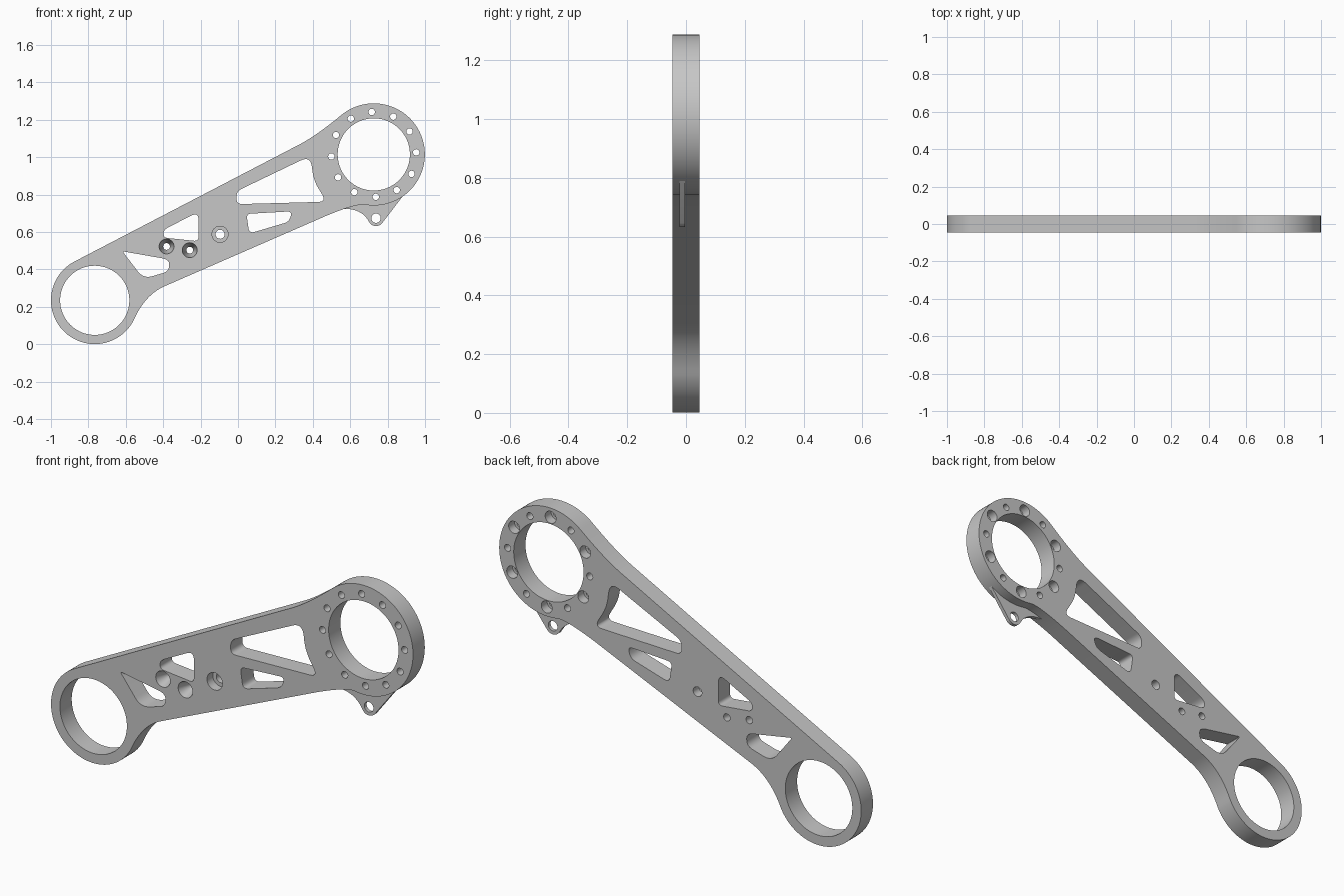
import bpy, bmesh, math
from mathutils import Vector

if "Cube" in bpy.data.objects:
    bpy.data.objects.remove(bpy.data.objects["Cube"])

HALF = 0.0465                      # half plate thickness
BIG, BIG_R = (0.726, 1.015), 0.273     # large ring
SMALL, SMALL_R = (-0.766, 0.235), 0.234  # small ring

metal = bpy.data.materials.new("grey_metal")
metal.diffuse_color = (0.57, 0.57, 0.57, 1)
metal.use_nodes = True
metal.node_tree.nodes["Principled BSDF"].inputs["Base Color"].default_value = metal.diffuse_color


def arc(c, r, a0, a1, n=64):
    angles = [math.radians(a0 + (a1 - a0) * i / n) for i in range(n + 1)]
    return [(c[0] + r * math.cos(a), c[1] + r * math.sin(a)) for a in angles]


def bend(a, b, c, n=14):
    """Quadratic curve from a to c pulled towards b."""
    a, b, c = Vector(a), Vector(b), Vector(c)
    return [tuple(a * (1 - t) ** 2 + b * 2 * t * (1 - t) + c * t * t)
            for t in (i / n for i in range(n + 1))]


def rounded(corners):
    """Polygon with corners (x, z, setback) softened; setbacks never overlap."""
    pts = []
    for i, (x, z, r) in enumerate(corners):
        p = Vector((x, z))
        before = Vector(corners[i - 1][:2]) - p
        after = Vector(corners[(i + 1) % len(corners)][:2]) - p
        pts += bend(p + before.normalized() * min(r, 0.46 * before.length), p,
                    p + after.normalized() * min(r, 0.46 * after.length), 10)
    return pts


def add_prism(bm, pts, y0, y1):
    front = [bm.verts.new((x, y0, z)) for x, z in pts]
    back = [bm.verts.new((x, y1, z)) for x, z in pts]
    faces = [bm.faces.new(front), bm.faces.new(back[::-1])]
    for i in range(len(pts)):
        j = (i + 1) % len(pts)
        faces.append(bm.faces.new((front[j], front[i], back[i], back[j])))
    bmesh.ops.recalc_face_normals(bm, faces=faces)


def add_bore(bm, c, profile, n=32):
    """Stepped or tapered hole cutter: profile is a list of (y, radius)."""
    rings = [[bm.verts.new((x, y, z)) for x, z in arc(c, r, 0, 360, n)[:-1]]
             for y, r in profile]
    faces = [bm.faces.new(rings[0]), bm.faces.new(rings[-1][::-1])]
    for a, b in zip(rings, rings[1:]):
        for i in range(n):
            j = (i + 1) % n
            faces.append(bm.faces.new((a[j], a[i], b[i], b[j])))
    bmesh.ops.recalc_face_normals(bm, faces=faces)


def make_object(name, bm):
    mesh = bpy.data.meshes.new(name)
    bm.to_mesh(mesh)
    bm.free()
    mesh.materials.append(metal)
    ob = bpy.data.objects.new(name, mesh)
    bpy.context.collection.objects.link(ob)
    return ob


def cut(ob, add, *args):
    """Subtract one cutter solid; undo the cut if it would empty the part."""
    bm = bmesh.new()
    add(bm, *args)
    cutter = make_object("cutter", bm)
    cutter.hide_render = True
    mod = ob.modifiers.new("hole", 'BOOLEAN')
    mod.operation, mod.solver, mod.object = 'DIFFERENCE', 'EXACT', cutter
    bpy.context.view_layer.update()
    result = ob.evaluated_get(bpy.context.evaluated_depsgraph_get())
    mesh = bpy.data.meshes.new_from_object(result)
    ob.modifiers.clear()
    if len(mesh.polygons) > len(ob.data.polygons):
        ob.data = mesh
    bpy.data.objects.remove(cutter, do_unlink=True)


def smooth(ob):
    bpy.ops.object.select_all(action='DESELECT')
    bpy.context.view_layer.objects.active = ob
    ob.select_set(True)
    bpy.ops.object.shade_smooth_by_angle(angle=math.radians(30))


# Arm plate outline: small ring, lower edge, large ring, upper edge
small_arc = arc(SMALL, SMALL_R, 117, 333)
big_arc = arc(BIG, BIG_R, -100, 130)
outline = (small_arc
           + bend(small_arc[-1], (-0.498, 0.264), (-0.393, 0.31))[1:]
           + bend((0.47, 0.686), (0.63, 0.753), big_arc[0])[:-1]
           + big_arc
           + bend(big_arc[-1], (0.42, 1.116), (0.33, 1.069))[1:])
bm = bmesh.new()
add_prism(bm, outline, -HALF, HALF)
arm = make_object("arm_plate", bm)

# Through openings: ring bores and lightening pockets
OUT = HALF + 0.02
cut(arm, add_prism, arc(BIG, 0.193, 0, 360, 96)[:-1], -OUT, OUT)
cut(arm, add_prism, arc(SMALL, 0.185, 0, 360, 96)[:-1], -OUT, OUT)
pockets = [
    [(-0.008, 0.818, .03), (0.388, 1.008, .06), (0.404, 0.877, .05),
     (0.473, 0.762, .045), (-0.008, 0.749, .03)],
    [(0.045, 0.697, .025), (0.29, 0.711, .03), (0.272, 0.655, .025), (0.06, 0.592, .03)],
    [(-0.398, 0.612, .03), (-0.211, 0.708, .045), (-0.211, 0.551, .025), (-0.398, 0.570, .025)],
    [(-0.618, 0.497, .012), (-0.366, 0.453, .04), (-0.37, 0.39, .03), (-0.505, 0.35, .05)],
]
for p in pockets:
    cut(arm, add_prism, rounded(p), -OUT, OUT)

# Bolt circle: every second hole is counterbored from the back
for k in range(12):
    a = math.radians(2.7 + 30 * k)
    c = (BIG[0] + 0.227 * math.cos(a), BIG[1] + 0.227 * math.sin(a))
    steps = [(-OUT, .017), (OUT, .017)]
    if k % 2:
        steps = [(-OUT, .017), (0.0, .017), (0.0, .030), (OUT, .030)]
    cut(arm, add_bore, c, steps)

# Two countersunk holes and one counterbored hole on the front
for c in ((-0.382, 0.523), (-0.258, 0.503)):
    cut(arm, add_bore, c, [(-OUT, .040), (-HALF + .005, .040), (0.01, .018), (OUT, .018)])
cut(arm, add_bore, (-0.096, 0.588), [(-OUT, .043), (0.0, .043), (0.0, .024), (OUT, .024)])
smooth(arm)

# Thin lug hanging below the large ring
EYE = (0.738, 0.674)
lug_outline = ([(0.55, 0.732)]
               + bend((0.56, 0.724), (0.66, 0.728), (0.70, 0.656))
               + arc(EYE, 0.042, 206, 318, 24)
               + arc(BIG, 0.262, -46, -110, 24))
bm = bmesh.new()
add_prism(bm, lug_outline, -0.022, -0.004)
lug = make_object("cable_lug", bm)
cut(lug, add_bore, EYE, [(-OUT, .025), (OUT, .025)])
smooth(lug)
